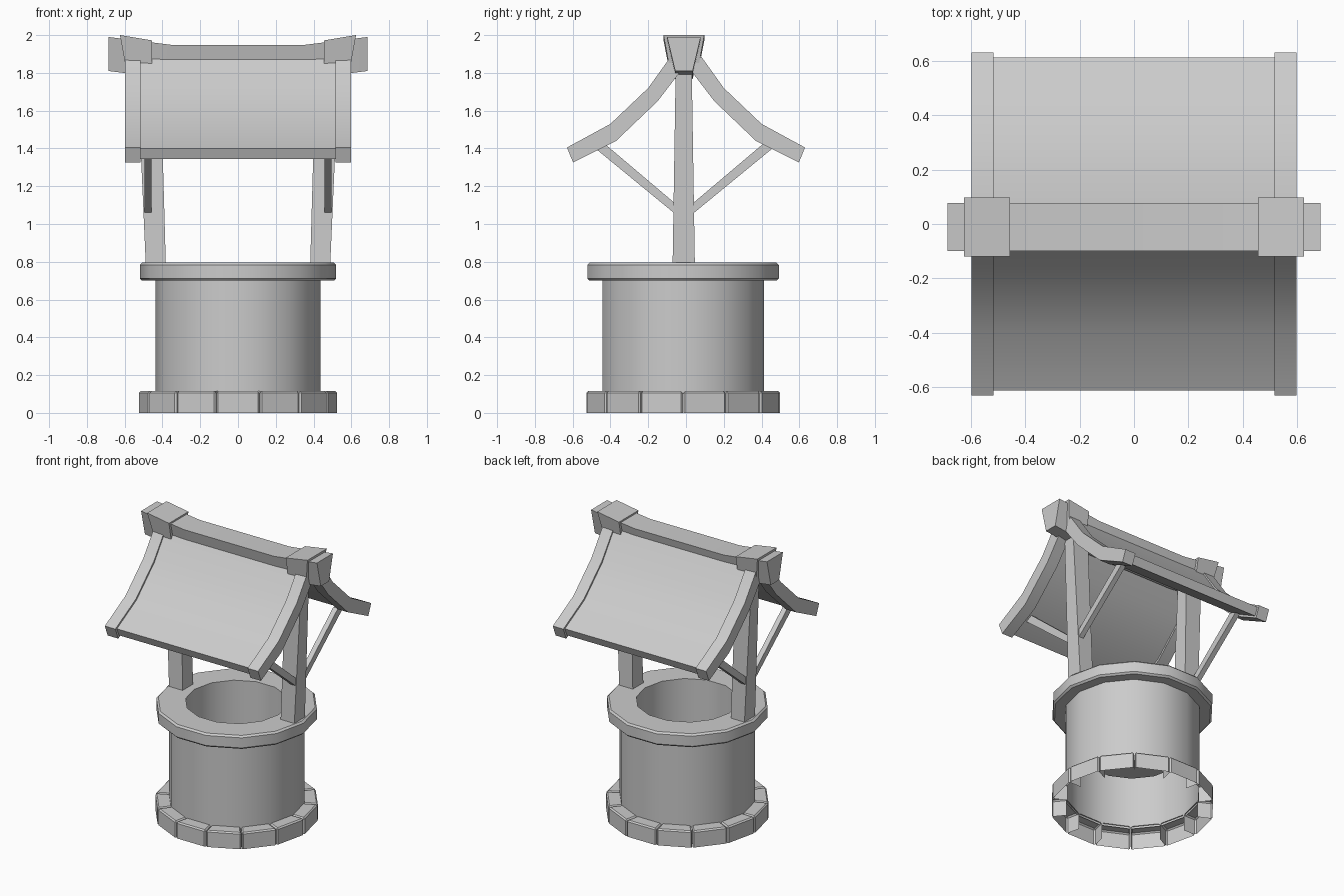
import bpy, bmesh, math

if "Cube" in bpy.data.objects:
    bpy.data.objects.remove(bpy.data.objects["Cube"])

CY = -0.015   # the well sits slightly in front of the roof centre
SIDES = 14


def finish(name, bm, flip=False, recalc=True):
    if recalc:
        bmesh.ops.recalc_face_normals(bm, faces=bm.faces[:])
    if flip:
        bmesh.ops.reverse_faces(bm, faces=bm.faces[:])
    me = bpy.data.meshes.new(name)
    bm.to_mesh(me)
    bm.free()
    ob = bpy.data.objects.new(name, me)
    bpy.context.collection.objects.link(ob)
    bpy.ops.object.select_all(action='DESELECT')
    ob.select_set(True)
    bpy.context.view_layer.objects.active = ob
    bpy.ops.object.shade_smooth_by_angle(angle=math.radians(30))
    return ob


def lathe(name, profile, closed=False, flip=False):
    """Revolve (radius, z) points around the well axis."""
    bm = bmesh.new()
    rings = []
    for k in range(SIDES):
        a = 2 * math.pi * k / SIDES
        rings.append([bm.verts.new((r * math.cos(a), CY + r * math.sin(a), z)) for r, z in profile])
    n = len(profile)
    for k in range(SIDES):
        p, q = rings[k], rings[(k + 1) % SIDES]
        for i in range(n if closed else n - 1):
            j = (i + 1) % n
            bm.faces.new((p[i], q[i], q[j], p[j]))
    bmesh.ops.remove_doubles(bm, verts=bm.verts[:], dist=1e-5)
    return finish(name, bm, flip)


def loft(name, sections):
    """Join equal-length closed sections into a capped solid."""
    bm = bmesh.new()
    rows = [[bm.verts.new(p) for p in s] for s in sections]
    n = len(rows[0])
    for a, b in zip(rows, rows[1:]):
        for i in range(n):
            j = (i + 1) % n
            bm.faces.new((a[i], a[j], b[j], b[i]))
    bm.faces.new(rows[0])
    bm.faces.new(rows[-1])
    return finish(name, bm)


def trapezoid(x0, x1, top, bottom, ht, hb):
    """Ridge cross-section: wide top at x0, narrow bottom at x1."""
    c = -0.011
    return [(x0, c - ht, top), (x0, c + ht, top), (x1, c + hb, bottom), (x1, c - hb, bottom)]


# Well wall, rim and inner shaft
lathe("well_wall", [(0.438, 0.10), (0.438, 0.71)])
lathe("well_rim", [(0.33, 0.795), (0.508, 0.795), (0.52, 0.783), (0.52, 0.712),
                   (0.508, 0.70), (0.33, 0.70)], closed=True)
lathe("well_shaft", [(0.33, 0.79), (0.33, 0.41), (0.0, 0.41)], flip=True)

# Ring of base stones, hollow underneath
bm = bmesh.new()
tan = math.tan(math.pi / SIDES)
for k in range(SIDES):
    a = 2 * math.pi * (k + 0.5) / SIDES
    ca, sa = math.cos(a), math.sin(a)

    def pt(r, s, z):
        t = s * (r * tan - 0.002)
        return bm.verts.new((r * ca - t * sa, CY + r * sa + t * ca, z))
    i0, i1, o0, o1 = [[pt(r, s, z) for z in (0, 0.115)]
                      for r, s in ((0.42, -1), (0.42, 1), (0.513, -1), (0.513, 1))]
    fs = [bm.faces.new((o0[0], o1[0], o1[1], o0[1])),
          bm.faces.new((o0[1], o1[1], i1[1], i0[1])),
          bm.faces.new((i0[0], o0[0], o0[1], i0[1])),
          bm.faces.new((o1[0], i1[0], i1[1], o1[1]))]
    edges = {e for f in fs for e in f.edges if len(e.link_faces) == 2}
    bmesh.ops.bevel(bm, geom=list(edges), offset=0.009, segments=1, affect='EDGES')
finish("base_stones", bm, recalc=False)

# Roof profiles (y, z) for one slope
trim = [(0.05, 1.93), (0.20, 1.72), (0.40, 1.53), (0.63, 1.405),
        (0.598, 1.326), (0.37, 1.44), (0.15, 1.65), (0.02, 1.82)]
panel = [(0.05, 1.915), (0.195, 1.708), (0.393, 1.52), (0.612, 1.40),
         (0.588, 1.345), (0.375, 1.455), (0.16, 1.66), (0.02, 1.84)]
for side, sy in (("front", -1), ("back", 1)):
    loft(side + "_roof_panel", [[(x, sy * y, z) for y, z in panel] for x in (-0.52, 0.52)])
    for hand, sx in (("left", -1), ("right", 1)):
        loft(f"{side}_{hand}_roof_trim",
             [[(sx * x, sy * y, z) for y, z in trim] for x in (0.516, 0.598)])
        # Diagonal brace from post to roof
        brace = [(0.03, 1.04), (0.03, 1.095), (0.42, 1.425), (0.475, 1.405)]
        loft(f"{side}_{hand}_brace",
             [[(sx * x, sy * y - 0.011, z) for y, z in brace] for x in (0.458, 0.494)])

# Ridge beam with upswept ends
loft("ridge_beam", [trapezoid(x, x, z, z - 0.18, 0.089, 0.046)
                    for x, z in ((-0.686, 1.99), (-0.35, 1.948), (0.35, 1.948), (0.686, 1.99))])

for hand, s in (("left", -1), ("right", 1)):
    # Cap block wrapping the ridge end
    loft(hand + "_ridge_cap", [trapezoid(s * 0.455, s * 0.455, 1.972, 1.828, 0.108, 0.08),
                               trapezoid(s * 0.625, s * 0.597, 2.0, 1.848, 0.108, 0.08)])
    # Leaning tapered post
    loft(hand + "_post", [[(s * x, -0.012 + h * d, z) for x, d in ((a, -1), (b, -1), (b, 1), (a, 1))]
                          for a, b, h, z in ((0.382, 0.488, 0.059, 0.78),
                                             (0.412, 0.535, 0.042, 1.85))])
